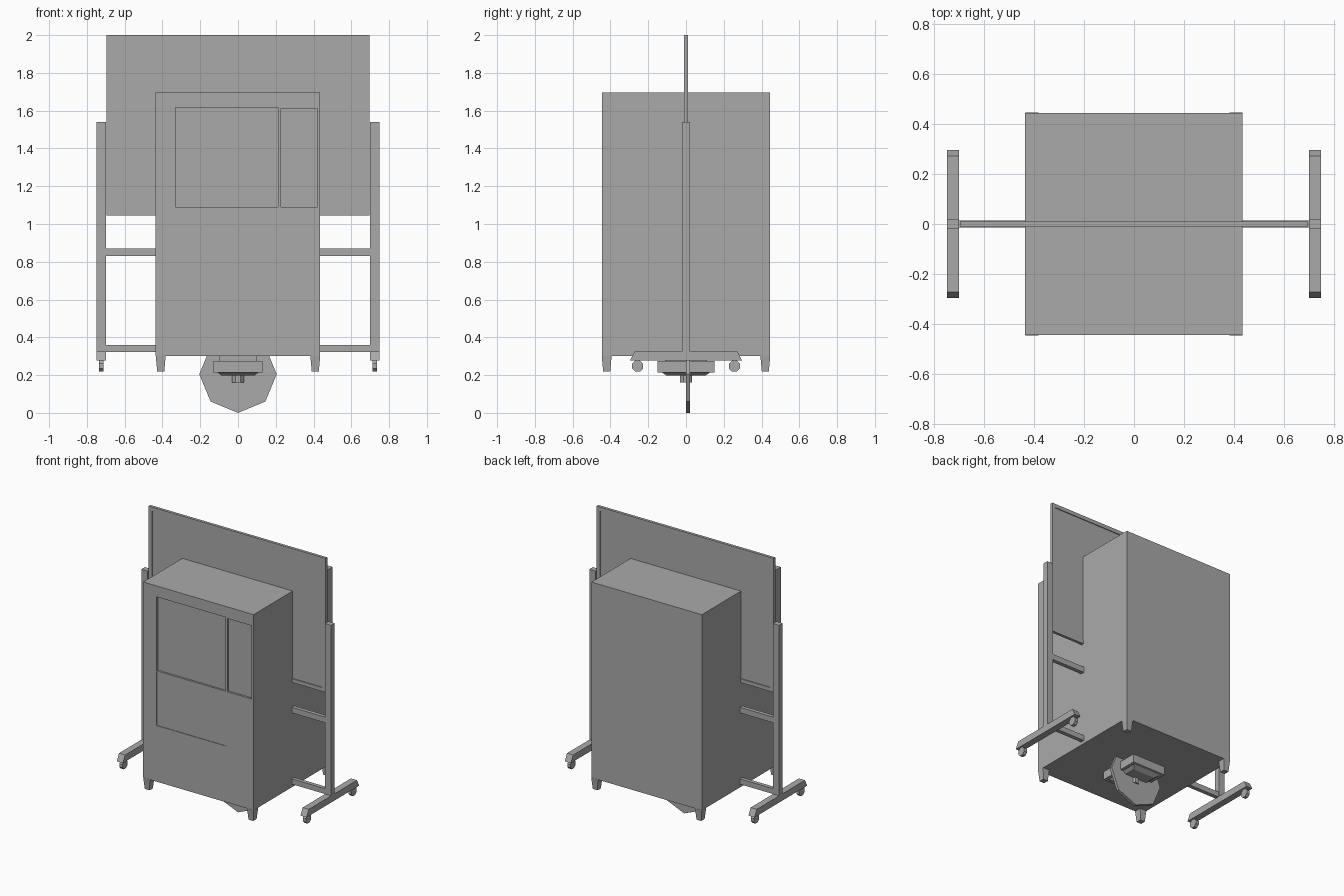
import bpy, bmesh, math
from mathutils import Matrix

if "Cube" in bpy.data.objects:
    bpy.data.objects.remove(bpy.data.objects["Cube"])

grey = bpy.data.materials.new("plain grey")
grey.diffuse_color = (0.4, 0.4, 0.4, 1)
grey.use_nodes = True
grey.node_tree.nodes["Principled BSDF"].inputs["Base Color"].default_value = grey.diffuse_color


def finish(name, bm):
    bmesh.ops.recalc_face_normals(bm, faces=bm.faces)
    me = bpy.data.meshes.new(name)
    bm.to_mesh(me)
    bm.free()
    me.materials.append(grey)
    ob = bpy.data.objects.new(name, me)
    bpy.context.collection.objects.link(ob)
    return ob


def box(name, x0, x1, y0, y1, z0, z1, taper=1.0):
    """Box from its limits; taper scales the bottom face."""
    bm = bmesh.new()
    bmesh.ops.create_cube(bm, size=1)
    for v in bm.verts:
        k = taper if v.co.z < 0 else 1
        v.co = ((x0 + x1) / 2 + v.co.x * (x1 - x0) * k,
                (y0 + y1) / 2 + v.co.y * (y1 - y0) * k,
                z0 if v.co.z < 0 else z1)
    return finish(name, bm)


def prism(name, axis, centre, sides, r1, r2, depth, turn=0.0):
    """Regular prism or frustum along the given axis."""
    bm = bmesh.new()
    rot = {'X': Matrix.Rotation(math.pi / 2, 4, 'Y'),
           'Y': Matrix.Rotation(math.pi / 2, 4, 'X'),
           'Z': Matrix.Identity(4)}[axis]
    bmesh.ops.create_cone(bm, cap_ends=True, segments=sides, radius1=r1, radius2=r2, depth=depth,
                          matrix=Matrix.Translation(centre) @ rot @ Matrix.Rotation(turn, 4, 'Z'))
    return finish(name, bm)


# Cabinet with recessed panels on its front
cabinet = box("cabinet", -0.436, 0.434, -0.445, 0.445, 0.30, 1.695)
for name, x0, x1, z0, z1, d in (("window", -0.33, 0.213, 1.09, 1.617, 0.014),
                                ("control_panel", 0.227, 0.42, 1.09, 1.612, 0.014),
                                ("lower_panel", -0.33, 0.213, 0.70, 1.083, 0.004)):
    cutter = box(name + "_cutter", x0, x1, -0.5, -0.445 + d, z0, z1)
    cutter.hide_render = True
    cutter.hide_set(True)
    mod = cabinet.modifiers.new(name, 'BOOLEAN')
    mod.operation = 'DIFFERENCE'
    mod.object = cutter
    mod.solver = 'EXACT'

# Tapered cabinet feet
for sx in (-1, 1):
    for sy in (-1, 1):
        x, y = sx * 0.409, sy * 0.42
        box("cabinet_foot", x - 0.026, x + 0.026, y - 0.026, y + 0.026, 0.22, 0.30, 0.72)

# Display board with a raised frame on both faces
box("board_panel", -0.68, 0.68, -0.004, 0.004, 1.06, 1.98)
for sx in (-1, 1):
    a, b = sorted((sx * 0.67, sx * 0.697))
    box("board_frame_side", a, b, -0.01, 0.01, 1.045, 2.0)
for z in (1.045, 1.973):
    box("board_frame_rail", -0.67, 0.67, -0.01, 0.01, z, z + 0.027)

# Stand: cross bars, posts, sloped feet and castors
for z0, z1 in ((0.83, 0.87), (0.322, 0.36)):
    box("cross_bar", -0.7, 0.7, -0.014, 0.014, z0, z1)
for sx in (-1, 1):
    a, b = sorted((sx * 0.70, sx * 0.748))
    box("stand_post", a, b, -0.02, 0.02, 0.30, 1.54)
    box("stand_foot", a, b, -0.272, 0.272, 0.277, 0.325, 1.09).data.transform(
        Matrix.Identity(4))
    for v in bpy.context.collection.objects[-1].data.vertices:
        v.co.x = a if v.co.x < (a + b) / 2 else b
    for sy in (-1, 1):
        prism("castor_wheel", 'X', (sx * 0.724, sy * 0.256, 0.248), 8, 0.032, 0.032, 0.024,
              math.pi / 8)

# Hub, shaft and disc hanging beneath the cabinet
box("hub_box", -0.13, 0.13, -0.15, 0.15, 0.215, 0.275)
box("hub_neck", -0.10, 0.10, -0.11, 0.11, 0.27, 0.31)
box("hub_cone", -0.11, 0.11, -0.13, 0.13, 0.197, 0.216, 0.78)
prism("hub_shaft", 'Z', (0, 0, 0.18), 8, 0.033, 0.033, 0.04, math.pi / 8)
prism("disc", 'Y', (0, 0.01, 0.205), 8, 0.205, 0.205, 0.02)
